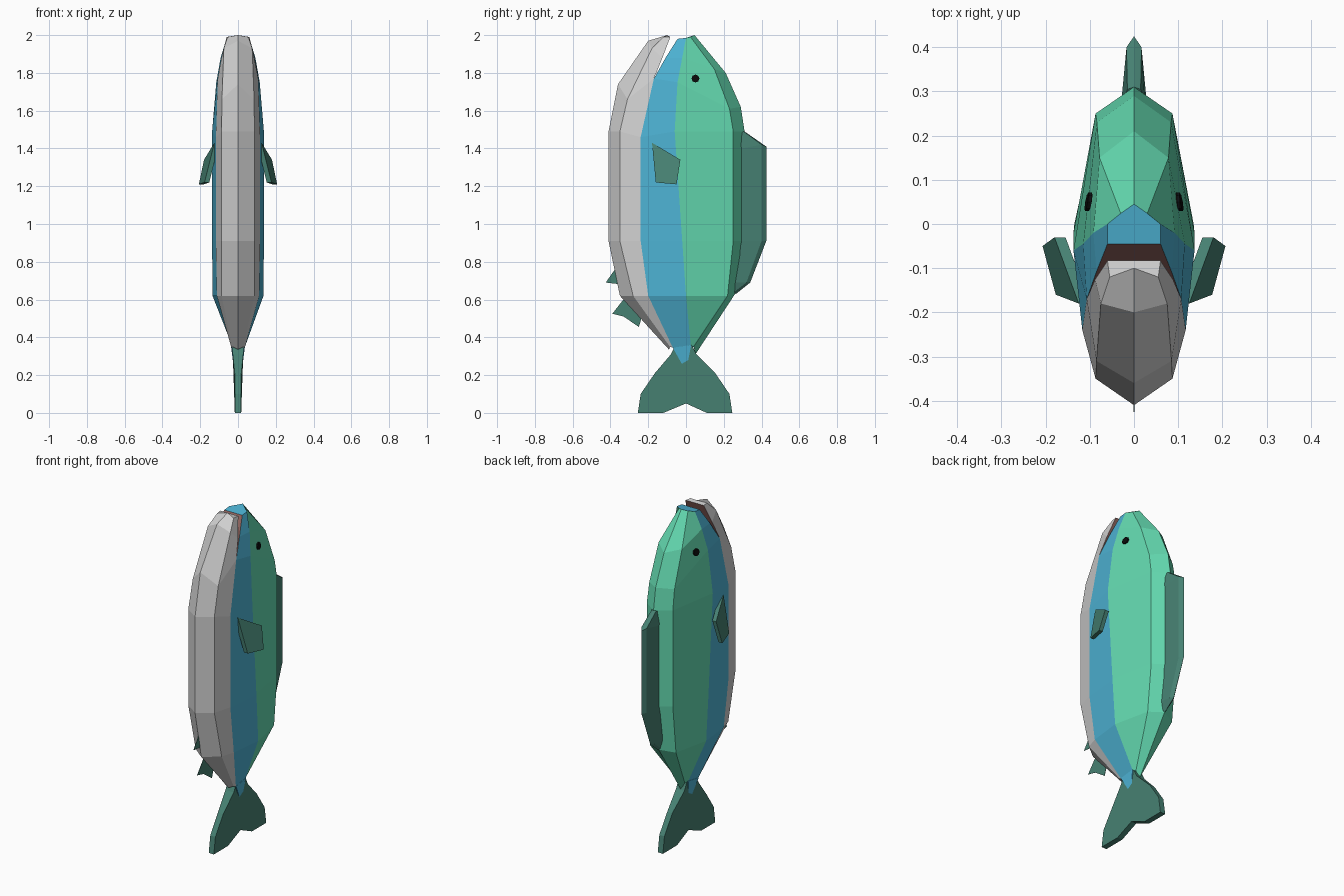
import bpy, bmesh, math
from mathutils import Vector

cube = bpy.data.objects.get("Cube")
if cube:
    bpy.data.objects.remove(cube, do_unlink=True)


def material(name, rgb):
    m = bpy.data.materials.new(name)
    m.use_nodes = True
    m.diffuse_color = (*rgb, 1)
    b = next(n for n in m.node_tree.nodes if n.type == 'BSDF_PRINCIPLED')
    b.inputs["Base Color"].default_value = (*rgb, 1)
    b.inputs["Roughness"].default_value = 0.8
    return m


GREEN = material("back_green", (0.125, 0.69, 0.43))
BLUE = material("side_blue", (0.075, 0.45, 0.66))
GREY = material("belly_grey", (0.64, 0.64, 0.64))
FIN = material("fin_green", (0.062, 0.22, 0.17))
MOUTH = material("mouth_red", (0.28, 0.13, 0.115))
BLACK = material("eye_black", (0.003, 0.003, 0.003))


def finish(name, bm, mats):
    bmesh.ops.recalc_face_normals(bm, faces=bm.faces)
    me = bpy.data.meshes.new(name)
    bm.to_mesh(me)
    bm.free()
    for m in mats:
        me.materials.append(m)
    ob = bpy.data.objects.new(name, me)
    bpy.context.collection.objects.link(ob)
    return ob


def mirror(p):
    return (-p[0], p[1], p[2])


def loft(name, half, mats, strips, chord, cap):
    """Skin lengthwise lines running from an edge to a centre line, mirrored in x.
    strips: material per strip, chord: inner closing strip, cap: end faces."""
    bm = bmesh.new()
    lines = half + [[mirror(p) for p in l] for l in reversed(half[:-1])]
    cols = [[bm.verts.new(p) for p in l] for l in lines]
    slots = strips + strips[::-1] + [chord]
    n = len(cols)
    for i in range(n):
        a, b = cols[i], cols[(i + 1) % n]
        for j in range(len(a) - 1):
            f = bm.faces.new((a[j], b[j], b[j + 1], a[j + 1]))
            f.material_index = slots[i]
    for j in (0, -1):
        f = bm.faces.new([c[j] for c in cols])
        f.material_index = cap
    return finish(name, bm, mats)


def slab(name, inner, outer, mat):
    """Closed solid between two matching outlines."""
    bm = bmesh.new()
    a = [bm.verts.new(p) for p in inner]
    b = [bm.verts.new(p) for p in outer]
    bm.faces.new(a)
    bm.faces.new(b)
    for i in range(len(a)):
        k = (i + 1) % len(a)
        bm.faces.new((a[i], a[k], b[k], b[i]))
    return finish(name, bm, [mat])


# Lengthwise body lines, from the tail root up to the lips
belly_mid = [(0, -.09, .335), (0, -.35, .62), (0, -.41, .91), (0, -.41, 1.49),
             (0, -.36, 1.74), (0, -.2, 1.97), (0, -.10, 2.0)]
belly_edge = [(.03, -.085, .35), (.087, -.28, .62), (.087, -.35, .91), (.087, -.35, 1.49),
              (.085, -.31, 1.66), (.075, -.18, 1.93), (.055, -.12, 1.99)]
seam = [(.035, -.07, .345), (.112, -.20, .62), (.117, -.24, .91), (.117, -.24, 1.46),
        (.107, -.17, 1.77)]
jaw_lip = [(.088, -.125, 1.88), (.06, -.083, 1.99)]
upper_lip = [(.085, -.108, 1.88), (.06, -.045, 1.98)]
stripe = [(.033, .025, .36), (.135, 0, .62), (.137, -.02, .91), (.137, -.06, 1.49),
          (.115, -.045, 1.75), (.092, -.02, 1.88), (.06, 0, 1.985)]
back_edge = [(.02, .04, .35), (.087, .22, .62), (.087, .25, .91), (.087, .25, 1.49),
             (.084, .23, 1.61), (.078, .15, 1.82), (.03, .024, 1.99)]
back_mid = [(0, .05, .31), (0, .26, .63), (0, .31, .91), (0, .31, 1.49),
            (0, .29, 1.62), (0, .21, 1.80), (0, .045, 2.0)]

# Belly with lower jaw, then back with upper head; inner sides form the mouth
loft("belly_and_jaw", [seam + jaw_lip, belly_edge, belly_mid], [GREY, MOUTH], [0, 0], 1, 0)
loft("back_and_head", [seam + upper_lip, stripe, back_edge, back_mid],
     [BLUE, GREEN, MOUTH], [0, 1, 1], 2, 0)

# Dorsal fin with a pointed cross-section
loft("dorsal_fin", [
    [(.025, .27, 1.47), (.027, .295, 1.40), (.027, .295, .91), (.025, .24, .69), (.01, .24, .64)],
    [(.015, .305, 1.49), (.017, .40, 1.42), (.017, .40, .91), (.015, .32, .69), (.01, .255, .64)],
    [(0, .31, 1.49), (0, .425, 1.41), (0, .425, .91), (0, .34, .69), (0, .265, .63)],
], [FIN], [0, 0], 0, 0)

# Forked tail, a little thicker at the root
tail = [(-.05, .37), (-.08, .31), (-.165, .21), (-.24, .10), (-.255, 0), (-.12, 0), (0, .05),
        (.11, 0), (.245, 0), (.23, .10), (.155, .21), (.055, .31), (.025, .37)]
right_side = [(min(.028, .017 + max(0, z - .22) * .12), y, z) for y, z in tail]
slab("tail_fin", [mirror(p) for p in right_side], right_side, FIN)

# Flat fins under the belly
for name, pts in (("front_belly_fin", [(-.355, .79), (-.425, .69), (-.34, .68), (-.32, .73)]),
                  ("rear_belly_fin", [(-.30, .64), (-.39, .525), (-.33, .51), (-.25, .455),
                                      (-.22, .55)])):
    slab(name, [(-.001, y, z) for y, z in pts], [(.001, y, z) for y, z in pts], FIN)

pectoral = [(.125, -.18, 1.43), (.18, -.03, 1.34), (.207, -.05, 1.21), (.177, -.16, 1.22)]
tip = [(.036, -.07, .345), (.0345, .028, .36), (.02, 0, .22)]
for side, s in (("left", 1), ("right", -1)):
    # Side fin
    slab(side + "_side_fin", [(s * (x - .025), y, z) for x, y, z in pectoral],
         [(s * x, y, z) for x, y, z in pectoral], FIN)
    # Blue point running onto the tail
    slab(side + "_stripe_tip", [(s * (x - .006), y, z) for x, y, z in tip],
         [(s * x, y, z) for x, y, z in tip], BLUE)
    # Eye
    ring = [(.05 + .021 * math.cos(i * math.pi / 4), 1.77 + .021 * math.sin(i * math.pi / 4))
            for i in range(8)]
    # Follow the slope of the head so the eye sits flush on it
    ob_pts = [(.1075 - .17 * (y - .05) - .14 * (z - 1.77), y, z) for y, z in ring]
    slab(side + "_eye", [(s * (x - .009), y, z) for x, y, z in ob_pts],
         [(s * x, y, z) for x, y, z in ob_pts], BLACK)
